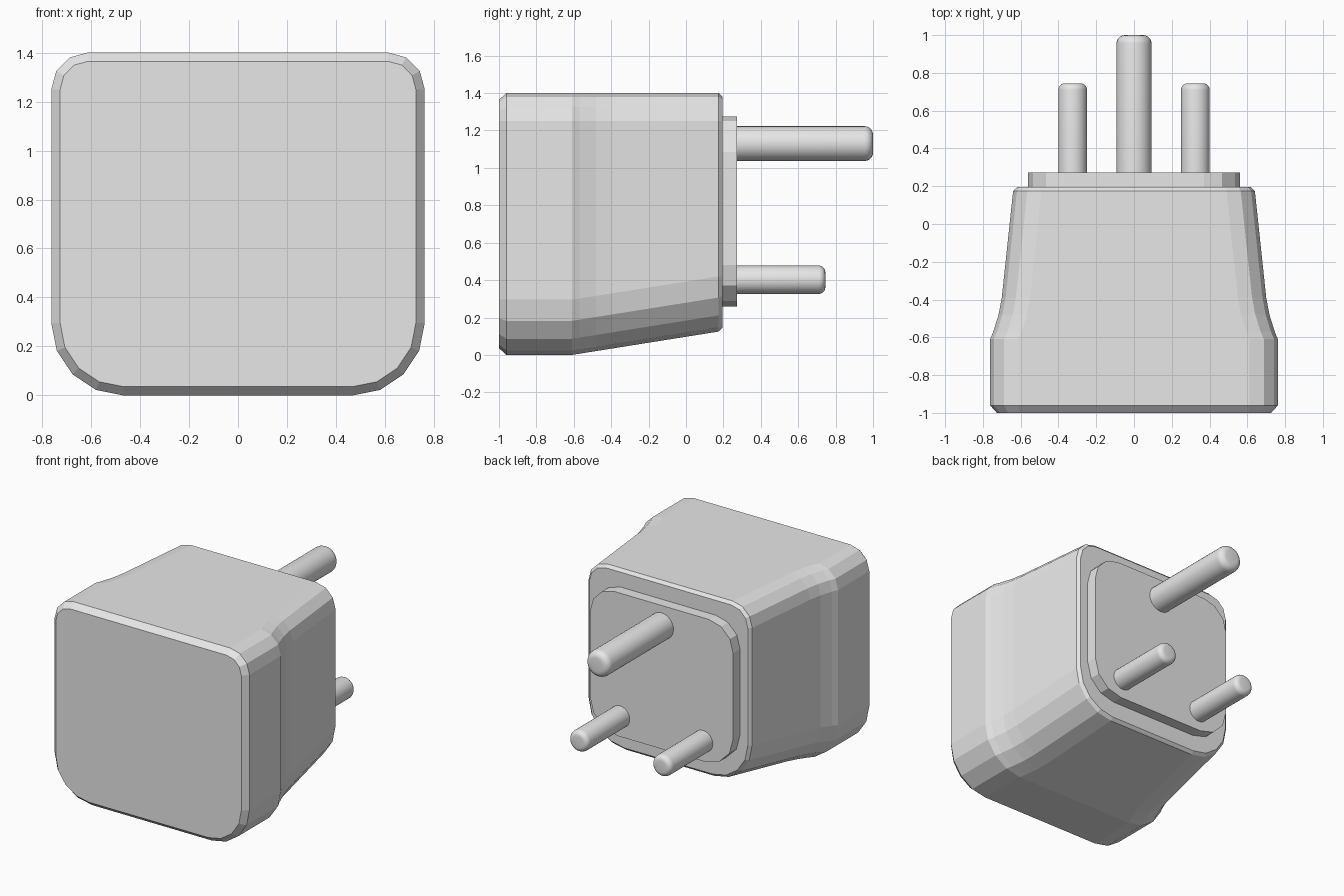
import bpy, bmesh
from math import sin, cos, pi, radians

cube = bpy.data.objects.get("Cube")
if cube:
    bpy.data.objects.remove(cube, do_unlink=True)

grey = bpy.data.materials.new("plain grey plastic")
grey.use_nodes = True
colour = (0.8, 0.8, 0.8, 1)
grey.diffuse_color = colour
grey.node_tree.nodes["Principled BSDF"].inputs["Base Color"].default_value = colour


def loft(name, rings, smooth=False):
    """Skin a list of equal-length point rings and cap both ends."""
    bm = bmesh.new()
    loops = [[bm.verts.new(p) for p in ring] for ring in rings]
    for a, b in zip(loops, loops[1:]):
        for i in range(len(a)):
            j = (i + 1) % len(a)
            bm.faces.new((a[i], a[j], b[j], b[i]))
    bm.faces.new(loops[0])
    bm.faces.new(loops[-1])
    bmesh.ops.recalc_face_normals(bm, faces=bm.faces)
    mesh = bpy.data.meshes.new(name)
    bm.to_mesh(mesh)
    bm.free()
    mesh.materials.append(grey)
    obj = bpy.data.objects.new(name, mesh)
    bpy.context.collection.objects.link(obj)
    if smooth:
        bpy.ops.object.select_all(action='DESELECT')
        obj.select_set(True)
        bpy.context.view_layer.objects.active = obj
        bpy.ops.object.shade_smooth_by_angle(angle=radians(40))
    return obj


def section(y, half, low, high, r_top, r_low, n_top, n_low):
    """Upright rounded rectangle, with its own radius at top and bottom."""
    right = []
    for k in range(n_low + 1):
        a = pi / 2 * k / n_low
        right.append((half - r_low + r_low * sin(a), low + r_low - r_low * cos(a)))
    for k in range(n_top + 1):
        a = pi / 2 * k / n_top
        right.append((half - r_top + r_top * cos(a), high - r_top + r_top * sin(a)))
    points = right + [(-x, z) for x, z in reversed(right)]
    return [(x, y, z) for x, z in points]


# Housing: chamfered face, straight collar, waist, tapering rear
TOP, SLOPE_START, REAR = 1.4, -0.61, 0.175


def housing_ring(y, half, inset=0.0):
    low = 0.125 * max(0, min(1, (y - SLOPE_START) / (REAR - SLOPE_START)))
    return section(y, half - inset, low + inset, TOP - inset,
                   0.15 - inset, 0.295 - inset, 3, 4)


loft("housing", [
    housing_ring(-1.0, 0.762, 0.036),
    housing_ring(-0.96, 0.762),
    housing_ring(SLOPE_START, 0.762),
    housing_ring(-0.57, 0.745),
    housing_ring(-0.48, 0.717),
    housing_ring(-0.39, 0.70),
    housing_ring(REAR, 0.64),
    housing_ring(0.195, 0.64, 0.02),
])

# Raised plate that carries the pins
loft("pin_plate", [section(y, 0.56, 0.26, 1.275, 0.19, 0.22, 3, 3)
                   for y in (0.18, 0.273)])


# Round pins with softened tips
def pin(name, x, z, radius, tip, bevel, sides=32, steps=5):
    stations = [(0.25, radius)]
    for k in range(steps + 1):
        a = pi / 2 * k / steps
        stations.append((tip - bevel + bevel * sin(a),
                         radius - bevel + bevel * cos(a)))
    rings = [[(x + r * cos(2 * pi * i / sides), y, z + r * sin(2 * pi * i / sides))
              for i in range(sides)] for y, r in stations]
    loft(name, rings, smooth=True)


pin("earth_pin", 0, 1.13, 0.093, 1.0, 0.045)
for side, name in ((1, "left_pin"), (-1, "right_pin")):
    pin(name, side * 0.325, 0.402, 0.076, 0.745, 0.035)
